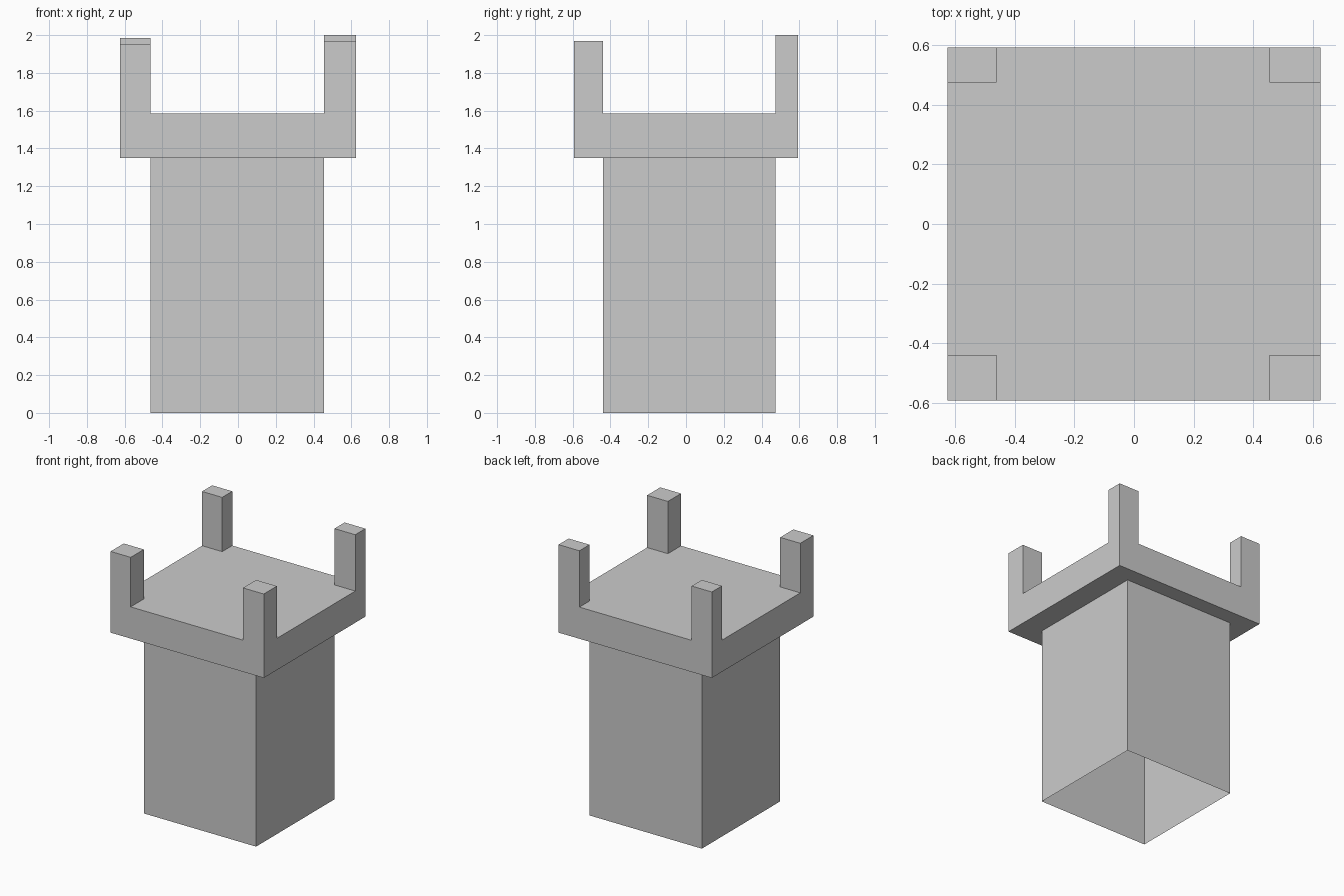
import bpy, bmesh

if "Cube" in bpy.data.objects:
    bpy.data.objects.remove(bpy.data.objects["Cube"])

XS = (-0.626, -0.462, 0.456, 0.626)
YS = (-0.593, -0.44, 0.475, 0.593)
LEDGE_Z, DECK_Z = 1.35, 1.584
# post tops, keyed by grid cell (column, row)
POST_TOPS = {(0, 0): 1.95, (2, 0): 1.97, (0, 2): 1.985, (2, 2): 2.0}


def finish(bm, name):
    mesh = bpy.data.meshes.new(name)
    bm.to_mesh(mesh)
    bm.free()
    bpy.context.collection.objects.link(bpy.data.objects.new(name, mesh))


def walls(bm, x0, x1, y0, y1, z0, z1):
    """Four outward-facing walls without top or bottom."""
    pts = [(x0, y0), (x1, y0), (x1, y1), (x0, y1)]
    low = [bm.verts.new((x, y, z0)) for x, y in pts]
    high = [bm.verts.new((x, y, z1)) for x, y in pts]
    for i in range(4):
        j = (i + 1) % 4
        bm.faces.new((low[i], low[j], high[j], high[i]))


def cell(bm, i, j, z, up):
    """One flat cell of the 3 x 3 plan."""
    pts = [(XS[i], YS[j]), (XS[i + 1], YS[j]),
           (XS[i + 1], YS[j + 1]), (XS[i], YS[j + 1])]
    if not up:
        pts.reverse()
    bm.faces.new([bm.verts.new((x, y, z)) for x, y in pts])


# Hollow shaft, open at the bottom
bm = bmesh.new()
walls(bm, XS[1], XS[2], YS[1], YS[2], 0, LEDGE_Z)
finish(bm, "tower_shaft")

# Overhanging platform: rim walls, deck and underside ledge around the shaft
bm = bmesh.new()
walls(bm, XS[0], XS[3], YS[0], YS[3], LEDGE_Z, DECK_Z)
for i in range(3):
    for j in range(3):
        if (i, j) not in POST_TOPS:
            cell(bm, i, j, DECK_Z, True)
        if (i, j) != (1, 1):
            cell(bm, i, j, LEDGE_Z, False)
bmesh.ops.remove_doubles(bm, verts=bm.verts, dist=0.0001)
finish(bm, "platform")

# Corner posts of slightly uneven height
for (i, j), top in POST_TOPS.items():
    bm = bmesh.new()
    walls(bm, XS[i], XS[i + 1], YS[j], YS[j + 1], DECK_Z, top)
    cell(bm, i, j, top, True)
    bmesh.ops.remove_doubles(bm, verts=bm.verts, dist=0.0001)
    side = "left" if i == 0 else "right"
    end = "front" if j == 0 else "back"
    finish(bm, f"{end}_{side}_post")
